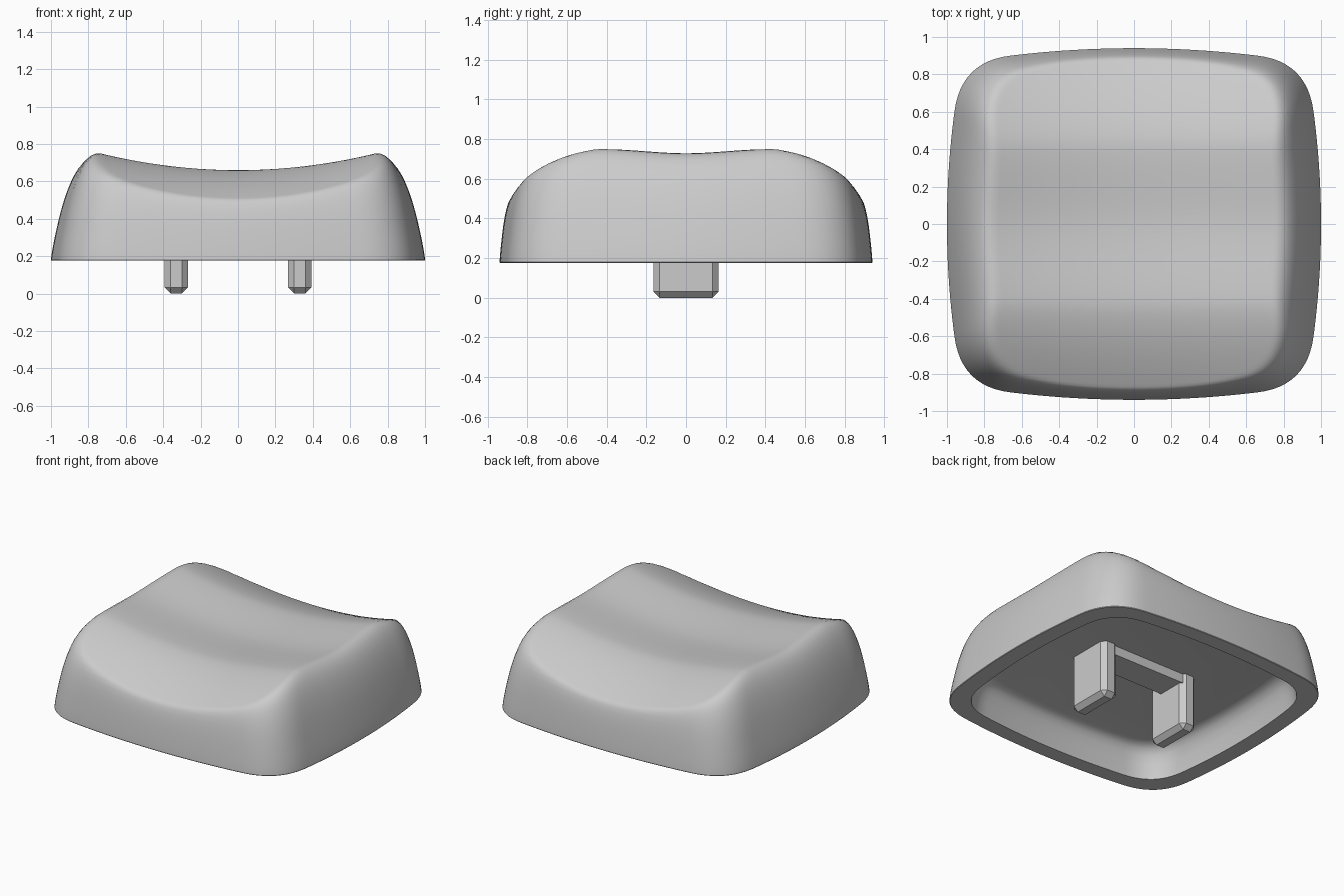
import bpy, bmesh, math

default = bpy.data.objects.get("Cube")
if default:
    bpy.data.objects.remove(default, do_unlink=True)

STEPS, RINGS, BASE, CEILING = 12, 36, 0.176, 0.395

grey = bpy.data.materials.new("plain_grey")
grey.use_nodes = True
grey.diffuse_color = (0.6, 0.6, 0.6, 1)
grey.node_tree.nodes["Principled BSDF"].inputs["Base Color"].default_value = (0.6, 0.6, 0.6, 1)


def arc(a, b, c):
    """Quadratic curve from a to c, pulled towards b, without its end point."""
    pts = []
    for i in range(STEPS):
        t = i / STEPS
        pts.append(tuple((1 - t) ** 2 * p + 2 * t * (1 - t) * q + t * t * r
                         for p, q, r in zip(a, b, c)))
    return pts


# Footprint: bowed side, rounded corner, bowed front, mirrored to all quarters
quarter = (arc((1, 0), (1, 0.3), (0.96, 0.6))
           + arc((0.96, 0.6), (0.925, 0.87), (0.66, 0.9))
           + arc((0.66, 0.9), (0.33, 0.94), (0, 0.94)) + [(0, 0.94)])
half = quarter + [(-x, y) for x, y in reversed(quarter[1:-1])]
footprint = half + [(-x, -y) for x, y in half]
SEGS = len(footprint)


def dish(x, y):
    """Height of the scooped top: curved along x, ridged then falling along y."""
    y = abs(y)
    t = min(1, y / 0.42)
    hollow = 0.025 * (1 - t * t * (3 - 2 * t))
    fall = 0.5 * max(0, y - 0.42) ** 1.5
    return 0.66 + 0.081 * (x / 0.7) ** 2 - hollow - fall


def shell_point(point, inset):
    """Point on the outside, blending the side wall into the dish."""
    px, py = point
    side = px ** 4 / (px ** 4 + py ** 4)
    x, y = px * (1 - inset), py * (1 - inset)
    wall = BASE + 0.004 + (4.3 - 1.55 * side) * inset ** 0.8
    top = dish(x, y)
    blend = 0.16 + 0.22 * side
    h = max(0, min(1, 0.5 + 0.5 * (wall - top) / blend))
    return x, y, wall * (1 - h) + top * h - blend * h * (1 - h)


def finish(name, bm):
    bmesh.ops.recalc_face_normals(bm, faces=bm.faces)
    mesh = bpy.data.meshes.new(name)
    bm.to_mesh(mesh)
    bm.free()
    mesh.materials.append(grey)
    obj = bpy.data.objects.new(name, mesh)
    bpy.context.collection.objects.link(obj)
    return obj


# Cap shell: ceiling, cavity wall, bottom rim, outer wall and dish in one loft
bm = bmesh.new()
cavity = [(0.76, CEILING), (0.8, 0.388), (0.83, 0.365), (0.85, 0.33),
          (0.868, 0.27), (0.882, BASE), (0.997, BASE)]
loops = [[(x * s, y * s, z) for x, y in footprint] for s, z in cavity]
for k in range(RINGS):
    inset = (k / RINGS) ** 2.2
    loops.append([shell_point(p, inset) for p in footprint])
rings = [[bm.verts.new(p) for p in loop] for loop in loops]
for low, high in zip(rings, rings[1:]):
    for i in range(SEGS):
        j = (i + 1) % SEGS
        bm.faces.new((low[i], low[j], high[j], high[i]))
bm.faces.new(rings[0])
centre = bm.verts.new((0, 0, dish(0, 0)))
for i in range(SEGS):
    bm.faces.new((rings[-1][i], rings[-1][(i + 1) % SEGS], centre))
cap = finish("cap_shell", bm)
bpy.context.view_layer.objects.active = cap
cap.select_set(True)
bpy.ops.object.shade_smooth_by_angle(angle=math.radians(35))
cap.select_set(False)


def block(name, centre, size, chamfer=0):
    bm = bmesh.new()
    bmesh.ops.create_cube(bm, size=1)
    bmesh.ops.scale(bm, vec=size, verts=bm.verts)
    bmesh.ops.translate(bm, vec=centre, verts=bm.verts)
    if chamfer:
        bmesh.ops.bevel(bm, geom=bm.edges[:], offset=chamfer, segments=1, affect='EDGES')
    return finish(name, bm)


# Two chamfered clip prongs and the bar that joins them under the ceiling
for side, x in (("left", 0.33), ("right", -0.33)):
    block(side + "_prong", (x, 0, 0.22), (0.124, 0.33, 0.44), 0.032)
block("prong_bar", (0, 0.05, 0.37), (0.6, 0.2, 0.08))
